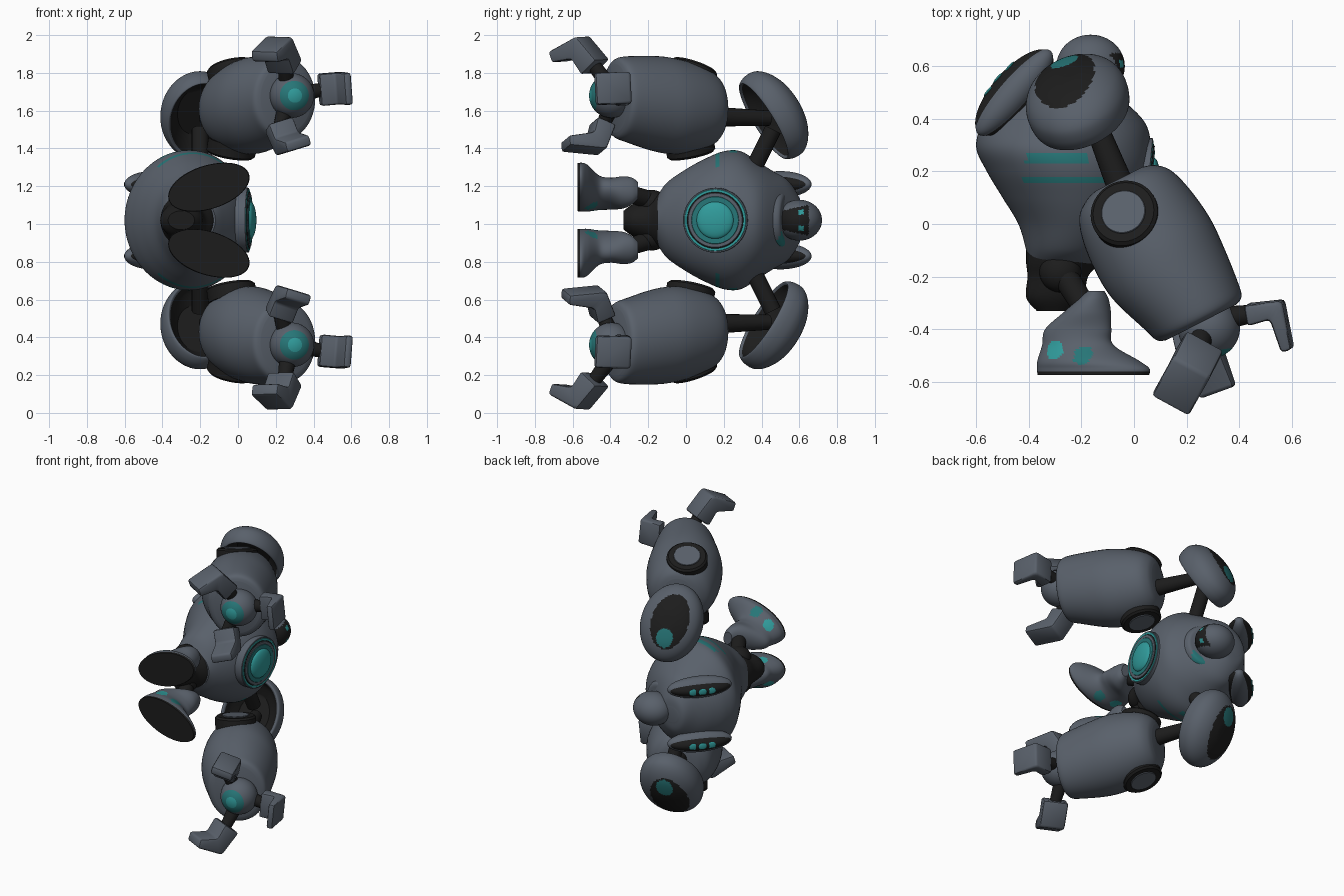
import bpy, bmesh, math
from mathutils import Vector, Matrix

MID = 1.02                     # mirror plane height
X, Y, Z = Vector((1, 0, 0)), Vector((0, 1, 0)), Vector((0, 0, 1))

if "Cube" in bpy.data.objects:
    bpy.data.objects.remove(bpy.data.objects["Cube"])


def material(name, rgb):
    m = bpy.data.materials.new(name)
    m.use_nodes = True
    m.diffuse_color = (*rgb, 1)
    m.node_tree.nodes["Principled BSDF"].inputs["Base Color"].default_value = (*rgb, 1)
    return m


MATS = [material("slate grey", (.1, .118, .146)), material("black", (.012, .012, .012)),
        material("teal", (.03, .33, .33)), material("dark teal", (.02, .18, .185))]
GREY, BLACK, TEAL, DARK = range(4)


def finish(name, bm, frame, mat=GREY, rule=None, mirror=False, shift=0, angle=40):
    """Paint faces in local space, place the part and optionally mirror it."""
    bmesh.ops.recalc_face_normals(bm, faces=bm.faces)
    bm.normal_update()
    for f in bm.faces:
        f.material_index = rule(f.calc_center_median(), f.normal) if rule else mat
    bm.transform(frame)
    for prefix in (("upper_", "lower_") if mirror else ("",)):
        if prefix == "lower_":
            bm.transform(Matrix.Translation((0, 0, 2 * MID - shift)) @ Matrix.Diagonal((1, 1, -1, 1)))
        bmesh.ops.recalc_face_normals(bm, faces=bm.faces)
        me = bpy.data.meshes.new(prefix + name)
        bm.to_mesh(me)
        for m in MATS:
            me.materials.append(m)
        ob = bpy.data.objects.new(prefix + name, me)
        bpy.context.collection.objects.link(ob)
        bpy.ops.object.select_all(action='DESELECT')
        ob.select_set(True)
        bpy.context.view_layer.objects.active = ob
        bpy.ops.object.shade_smooth_by_angle(angle=math.radians(angle))
    bm.free()


def frame(origin, u, v, axis):
    m = Matrix((u, v, axis)).transposed().to_4x4()
    m.translation = Vector(origin)
    return m


def facing(origin, axis):
    m = Vector(axis).to_track_quat('Z', 'Y').to_matrix().to_4x4()
    m.translation = Vector(origin)
    return m


def loft(name, place, stations, steps=5, segs=48, **kw):
    """Elliptical rings (t, cu, cv, ru, rv) blended along the local z axis."""
    pts = [Vector(s) for s in stations]
    rows = []
    for i in range(len(pts) - 1):
        a, b = pts[max(i - 1, 0)], pts[i]
        c, d = pts[i + 1], pts[min(i + 2, len(pts) - 1)]
        for k in range(steps):
            s = k / steps
            rows.append(b + (c - a) * .5 * s + (a * 2 - b * 5 + c * 4 - d) * .5 * s ** 2
                        + (b * 3 - a - c * 3 + d) * .5 * s ** 3)
    rows.append(pts[-1])
    bm = bmesh.new()
    rings = [[bm.verts.new((r[1] + r[3] * math.cos(q), r[2] + r[4] * math.sin(q), r[0]))
              for q in (j * math.tau / segs for j in range(segs))] for r in rows]
    for p, n in zip(rings, rings[1:]):
        for j in range(segs):
            bm.faces.new((p[j], p[j - 1], n[j - 1], n[j]))
    bm.faces.new(rings[0])
    bm.faces.new(rings[-1])
    finish(name, bm, place, **kw)


def ball(name, place, radii, **kw):
    bm = bmesh.new()
    bmesh.ops.create_uvsphere(bm, u_segments=64, v_segments=48, radius=1)
    bm.transform(Matrix.Diagonal((*radii, 1)))
    finish(name, bm, place, **kw)


def disc(name, center, axis, r, depth, mat, edge=.002, **kw):
    loft(name, facing(center, axis),
         [(-depth, 0, 0, r, r), (-edge, 0, 0, r, r), (0, 0, 0, r - edge, r - edge)],
         steps=1, mat=mat, **kw)


def rod(name, a, b, ra, rb, mat=BLACK, **kw):
    a, b = Vector(a), Vector(b)
    loft(name, facing(a, b - a), [(0, 0, 0, ra, ra), ((b - a).length, 0, 0, rb, rb)],
         steps=1, segs=20, mat=mat, **kw)


def finger(name, a, b, c, width, thick, **kw):
    """Bent, boxy digit following three points and thinning to the tip."""
    a, b, c = Vector(a), Vector(b), Vector(c)
    w = (b - a).cross(c - b).normalized()
    d1, d2 = (b - a).normalized(), (c - b).normalized()
    bm = bmesh.new()
    rings = []
    for p, d, k in ((a, d1, 1.2), (b, (d1 + d2).normalized(), 1.25), (c, d2, .6)):
        side = w.cross(d) * thick * k
        rings.append([bm.verts.new(p + w * width * i + side * j)
                      for i, j in ((1, 1), (-1, 1), (-1, -1), (1, -1))])
    for p, n in zip(rings, rings[1:]):
        for j in range(4):
            bm.faces.new((p[j], p[j - 1], n[j - 1], n[j]))
    bm.faces.new(rings[0])
    bm.faces.new(rings[-1])
    bmesh.ops.bevel(bm, geom=bm.edges[:], offset=.014, segments=2, affect='EDGES', profile=.5)
    finish(name, bm, Matrix(), mirror=True, **kw)


# Torso, with painted side stripes
def torso_paint(p, n):
    wide = abs(p.z - .25) < .02 and -.41 < p.x < -.18
    narrow = abs(p.z - .165) < .014 and -.42 < p.x < -.06
    return DARK if (wide or narrow) and abs(p.y) > .2 else GREY


body = frame((0, 0, MID), X, Z, Y)
torso = [(-.15, -.4, -.12, .13), (-.1, -.41, -.08, .2), (0, -.44, -.01, .27), (.1, -.5, .04, .325),
         (.2, -.56, .065, .365), (.29, -.6, .065, .365), (.38, -.58, .045, .31),
         (.46, -.53, -.03, .26), (.54, -.46, -.14, .21), (.6, -.41, -.22, .12),
         (.615, -.37, -.26, .05)]
loft("torso", body, [(t, (a + b) / 2, 0, (b - a) / 2, r) for t, a, b, r in torso],
     steps=9, segs=96, rule=torso_paint)
loft("waist", body, [(-.33, -.3, 0, .07, .05), (-.28, -.3, 0, .11, .085), (-.2, -.29, 0, .115, .11),
                     (-.15, -.27, 0, .14, .14), (-.1, -.26, 0, .15, .16)], mat=BLACK)

# Chest emblem: stacked round plates and a domed lens
aim = Vector((1, -.1, 0)).normalized()
core = Vector((.056, .155, MID))
for i, (label, r, mat) in enumerate((("chest_rim", .172, GREY), ("chest_light_ring", .164, TEAL),
                                     ("chest_gap", .15, BLACK), ("chest_plate", .145, GREY),
                                     ("lens_surround", .126, DARK))):
    disc(label, core + aim * .003 * i, aim, r, .08, mat)
ball("chest_lens", facing(core + aim * .01, aim), (.098, .098, .03), mat=TEAL)


# Head with dark face and eyes; local x is up, y is sideways, z is forward
def face_paint(p, n):
    if p.z < 0 or not -.118 < p.x < .05 or abs(p.y) > .045 + (p.x + .115) * .22:
        return GREY
    return TEAL if abs(p.x - .01) < .013 and .03 < abs(p.y) < .056 else BLACK


def collar_paint(p, n):
    return DARK if p.z > .01 and p.y < -.06 and -.05 < p.x < .1 else GREY


ball("head", frame((-.165, .6, MID), Y, Z, X), (.12, .108, .13), rule=face_paint)
tilt = Vector((.25, .97, 0)).normalized()
loft("neck_collar", frame((-.17, .49, MID), Vector((tilt.y, -tilt.x, 0)), Z, tilt),
     [(-.08, 0, 0, .17, .18), (0, 0, 0, .145, .155), (.035, 0, 0, .125, .135), (.04, 0, 0, .1, .1)],
     rule=collar_paint)

# Back vents: grey housing, black slot and small lights
along = Vector((.27, .31, 0)).normalized()
out = Vector((-along.y, along.x, 0))
vent = Vector((-.455, .5, MID + .19))
ball("vent_housing", frame(vent, along, Z, out), (.21, .07, .068), mirror=True)
ball("back_vent", frame(vent, along, Z, out), (.205, .055, .085), mat=BLACK, mirror=True)
for i in (-1, 0, 1):
    ball("vent_light", frame(vent + along * .06 * i + out * (.083 - .005 * abs(i)), along, Z, out),
         (.027, .022, .006), mat=TEAL, mirror=True)

# Legs and boots, toes turned out
q = math.radians(18)
toe, side = Vector((math.cos(q), 0, math.sin(q))), Vector((-math.sin(q), 0, math.cos(q)))


def boot_paint(p, n):
    if p.z < -.56:
        return BLACK
    spots = ((-.13, -.48, TEAL), (-.01, -.5, DARK))
    return next((m for a, b, m in spots if math.hypot(p.x - a, p.z - b) < .036), GREY)


loft("boot", frame((-.155, 0, 1.195), toe, side, Y),
     [(-.575, 0, 0, .22, .113), (-.55, 0, 0, .222, .115), (-.52, -.02, 0, .2, .112),
      (-.46, -.065, -.01, .14, .085), (-.4, -.065, -.015, .13, .078), (-.335, -.03, -.02, .09, .085),
      (-.285, -.005, -.02, .055, .072), (-.255, .005, -.02, .03, .045)],
     steps=8, segs=96, rule=boot_paint, mirror=True)
rod("leg", (-.28, -.17, 1.12), (-.18, -.33, 1.17), .05, .045, mirror=True)
ball("hip_joint", Matrix.Translation((-.28, -.18, 1.11)), (.08, .08, .07), mat=BLACK, mirror=True)


# Shoulder shells: hollow dome with a dark inlay
def shell_paint(p, n):
    if math.hypot(p.x / .165, p.y / .22) < 1 and n.z < .3 and p.z < .06:
        return BLACK
    if p.z < .04 or math.hypot((p.x + .015) / .12, p.y / .18) > 1:
        return GREY
    return DARK if math.hypot((p.x + .015) / .055, (p.y + .11) / .06) < 1 else BLACK


n = Vector((-.29, .81, .5)).normalized()
u = (X - n * X.dot(n)).normalized()
loft("shoulder_shell", frame((-.21, .45, 1.57), u, u.cross(n), n),
     [(.05, 0, 0, .1, .14), (0, 0, 0, .145, .2), (-.045, 0, 0, .172, .225),
      (-.04, 0, 0, .188, .24), (0, 0, 0, .198, .253), (.05, 0, 0, .195, .248),
      (.095, 0, 0, .172, .212), (.132, 0, 0, .125, .15), (.153, 0, 0, .06, .07), (.157, 0, 0, .01, .012)],
     steps=8, segs=96, rule=shell_paint, mirror=True)
rod("shoulder_joint", (-.2, .35, 1.28), (-.2, .46, 1.5), .045, .045, mirror=True)
rod("upper_arm", (-.17, .44, 1.56), (-.03, .09, 1.57), .04, .055, mirror=True)

# Forearm barrel, elbow discs and wrist
axis = Vector((.454, -.891, 0)).normalized()
across = Vector((-axis.y, axis.x, 0))
loft("forearm", frame((-.03, .185, 1.61), across, Z, axis),
     [(0, -.03, 0, .1, .12), (.015, -.03, 0, .145, .16), (.06, -.035, 0, .195, .2),
      (.15, -.035, .005, .225, .235), (.28, -.03, .015, .24, .255), (.4, -.025, .03, .233, .25),
      (.55, -.005, .05, .2, .228), (.61, 0, .055, .182, .212), (.628, 0, .055, .15, .18)], mirror=True)
for label, place, aim in (("outer", (-.04, .045, 1.84), Vector((-.22, .33, 1))),
                          ("inner", (-.04, .03, 1.365), Vector((-.16, .2, -1)))):
    aim.normalize()
    disc(label + "_elbow_ring", place, aim, .13, .08, BLACK, edge=.012, mirror=True)
    disc(label + "_elbow_cap", Vector(place) + aim * .006, aim, .085, .03, GREY, mirror=True)


def palm_paint(p, n):
    return TEAL if n.z > .94 else DARK if n.z > .77 else GREY


palm = Vector((.285, -.395, 1.68))
ball("palm", facing(palm, (.15, -1, 0)), (.118, .118, .118), rule=palm_paint, mirror=True)

# Three bent fingers with dark links
digits = (("side_finger", (.43, -.345, 1.71), (.545, -.325, 1.72), (.585, -.48, 1.715), .085, .034, 0),
          ("outer_finger", (.25, -.48, 1.83), (.21, -.56, 1.935), (.14, -.685, 1.885), .08, .05, .03),
          ("inner_finger", (.215, -.44, 1.53), (.26, -.475, 1.425), (.32, -.64, 1.425), .072, .045, 0))
for label, a, b, c, width, thick, shift in digits:
    finger(label, a, b, c, width, thick, shift=shift)
    rod(label + "_link", palm + axis * -.03, Vector(a) * .85 + Vector(b) * .15, .05, .035,
        mirror=True, shift=shift)
